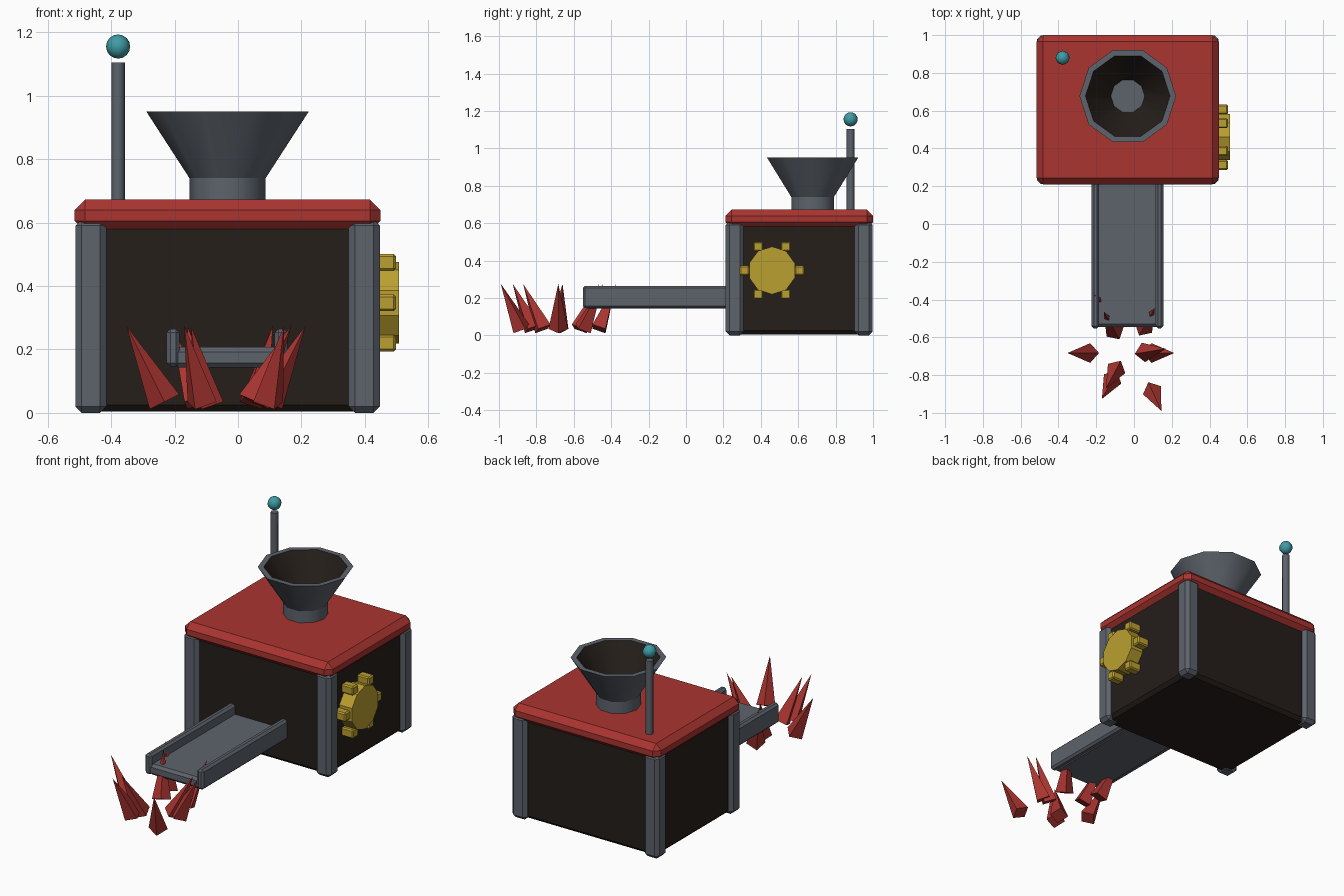
import bpy, bmesh, math
from mathutils import Vector, Matrix

if "Cube" in bpy.data.objects:
    bpy.data.objects.remove(bpy.data.objects["Cube"])


def material(name, rgb):
    m = bpy.data.materials.new(name)
    m.diffuse_color = (*rgb, 1)
    m.use_nodes = True
    m.node_tree.nodes["Principled BSDF"].inputs["Base Color"].default_value = m.diffuse_color
    return m


RED = material("red_paint", (0.40, 0.035, 0.03))
DARK = material("dark_panel", (0.018, 0.013, 0.010))
STEEL = material("steel", (0.11, 0.125, 0.15))
YELLOW = material("yellow_paint", (0.50, 0.35, 0.03))
TEAL = material("teal_lamp", (0.05, 0.33, 0.38))


def finish(bm, name, *mats, smooth=None):
    bmesh.ops.recalc_face_normals(bm, faces=bm.faces)
    me = bpy.data.meshes.new(name)
    bm.to_mesh(me)
    bm.free()
    ob = bpy.data.objects.new(name, me)
    bpy.context.collection.objects.link(ob)
    for m in mats:
        me.materials.append(m)
    if smooth:
        bpy.ops.object.select_all(action='DESELECT')
        ob.select_set(True)
        bpy.context.view_layer.objects.active = ob
        bpy.ops.object.shade_smooth_by_angle(angle=math.radians(smooth))
    return ob


def box(name, x, y, z, mat, bevel):
    """Chamfered box from (min, max) ranges."""
    bm = bmesh.new()
    size = [r[1] - r[0] for r in (x, y, z)]
    mid = [(r[0] + r[1]) / 2 for r in (x, y, z)]
    bmesh.ops.create_cube(bm, size=1, matrix=Matrix.Translation(mid) @ Matrix.Diagonal((*size, 1)))
    bmesh.ops.bevel(bm, geom=bm.edges[:], offset=bevel, segments=1, affect='EDGES')
    return finish(bm, name, mat)


def lathe(name, profile, sides, origin, mats, dark_from=99, smooth=None, rot=None):
    """Revolve (radius, height) points about z; ends are capped."""
    bm = bmesh.new()
    place = Matrix.Translation(origin) @ (rot or Matrix())
    rings = []
    for r, h in profile:
        rings.append([bm.verts.new(place @ Vector((r * math.cos(a), r * math.sin(a), h)))
                      for a in (2 * math.pi * i / sides for i in range(sides))])
    for k, (lo, hi) in enumerate(zip(rings, rings[1:])):
        for i in range(sides):
            j = (i + 1) % sides
            bm.faces.new((lo[i], lo[j], hi[j], hi[i])).material_index = int(k >= dark_from)
    bm.faces.new(rings[0][::-1])
    bm.faces.new(rings[-1]).material_index = int(len(rings) - 1 >= dark_from)
    return finish(bm, name, *mats, smooth=smooth)


CX = -0.033

# Cabinet, lid and corner posts
box("cabinet", (-0.49, 0.425), (0.235, 0.975), (0.005, 0.62), DARK, 0.02)
box("lid", (-0.515, 0.449), (0.21, 1.0), (0.572, 0.672), RED, 0.033)
for side, x in (("left", (-0.513, -0.415)), ("right", (0.349, 0.447))):
    for end, y in (("front", (0.212, 0.308)), ("back", (0.902, 0.998))):
        box(f"{end}_{side}_post", x, y, (0, 0.61), STEEL, 0.02)

# Hopper with dark inside
lathe("hopper_neck", [(0.12, 0.62), (0.12, 0.75)], 10, (CX, 0.677, 0), [STEEL], smooth=40)
lathe("hopper", [(0.12, 0.74), (0.256, 0.95), (0.224, 0.95), (0.09, 0.75)], 10,
      (CX, 0.677, 0), [STEEL, DARK], dark_from=2, smooth=40)

# Signal mast and lamp
lathe("mast", [(0.021, 0.65), (0.021, 1.104)], 8, (-0.378, 0.88, 0), [STEEL], smooth=50)
bm = bmesh.new()
bmesh.ops.create_uvsphere(bm, u_segments=8, v_segments=8, radius=0.038,
                          matrix=Matrix.Translation((-0.378, 0.88, 1.155)))
finish(bm, "lamp", TEAL, smooth=60)

# Side gear
GY, GZ = 0.46, 0.347
lathe("gear_disc", [(0.128, 0), (0.128, 0.088)], 10, (0.42, GY, GZ), [YELLOW],
      rot=Matrix.Rotation(math.pi / 2, 4, 'Y'))
for i in range(6):
    a = i * math.pi / 3
    y, z = GY + 0.147 * math.cos(a), GZ + 0.147 * math.sin(a)
    box(f"gear_tooth_{i + 1}", (0.42, 0.498), (y - 0.026, y + 0.026), (z - 0.026, z + 0.026), YELLOW, 0.007)

# Output chute
box("chute_floor", (-0.205, 0.135), (-0.545, 0.26), (0.143, 0.207), STEEL, 0.015)
box("chute_left_rail", (-0.225, -0.184), (-0.552, 0.26), (0.146, 0.265), STEEL, 0.012)
box("chute_right_rail", (0.115, 0.156), (-0.552, 0.26), (0.146, 0.265), STEEL, 0.012)

# Pile of spikes leaning outward: base x, base y, lean x, lean y
SPIKES = [
    (-0.232, -0.683, -0.12, 0), (0.093, -0.683, 0.12, 0), (0.05, -0.68, 0.118, 0.02),
    (-0.113, -0.82, -0.057, -0.106), (-0.092, -0.765, -0.057, -0.106), (0.095, -0.88, 0.05, -0.11),
    (-0.10, -0.57, -0.06, 0.105), (-0.13, -0.465, -0.08, 0.09), (0.05, -0.55, 0.06, 0.105),
]
for n, (x, y, lx, ly) in enumerate(SPIKES):
    axis = Vector((lx, ly, 0.24))
    turn = Matrix.Rotation(math.atan2(ly, lx), 4, 'Z') @ Matrix.Rotation(math.atan2(math.hypot(lx, ly), 0.24), 4, 'Y')
    bm = bmesh.new()
    bmesh.ops.create_cone(bm, cap_ends=True, segments=4, radius1=0.052, radius2=0, depth=axis.length,
                          matrix=Matrix.Translation(Vector((x, y, 0.035)) + axis / 2) @ turn)
    finish(bm, f"spike_{n + 1}", RED)
